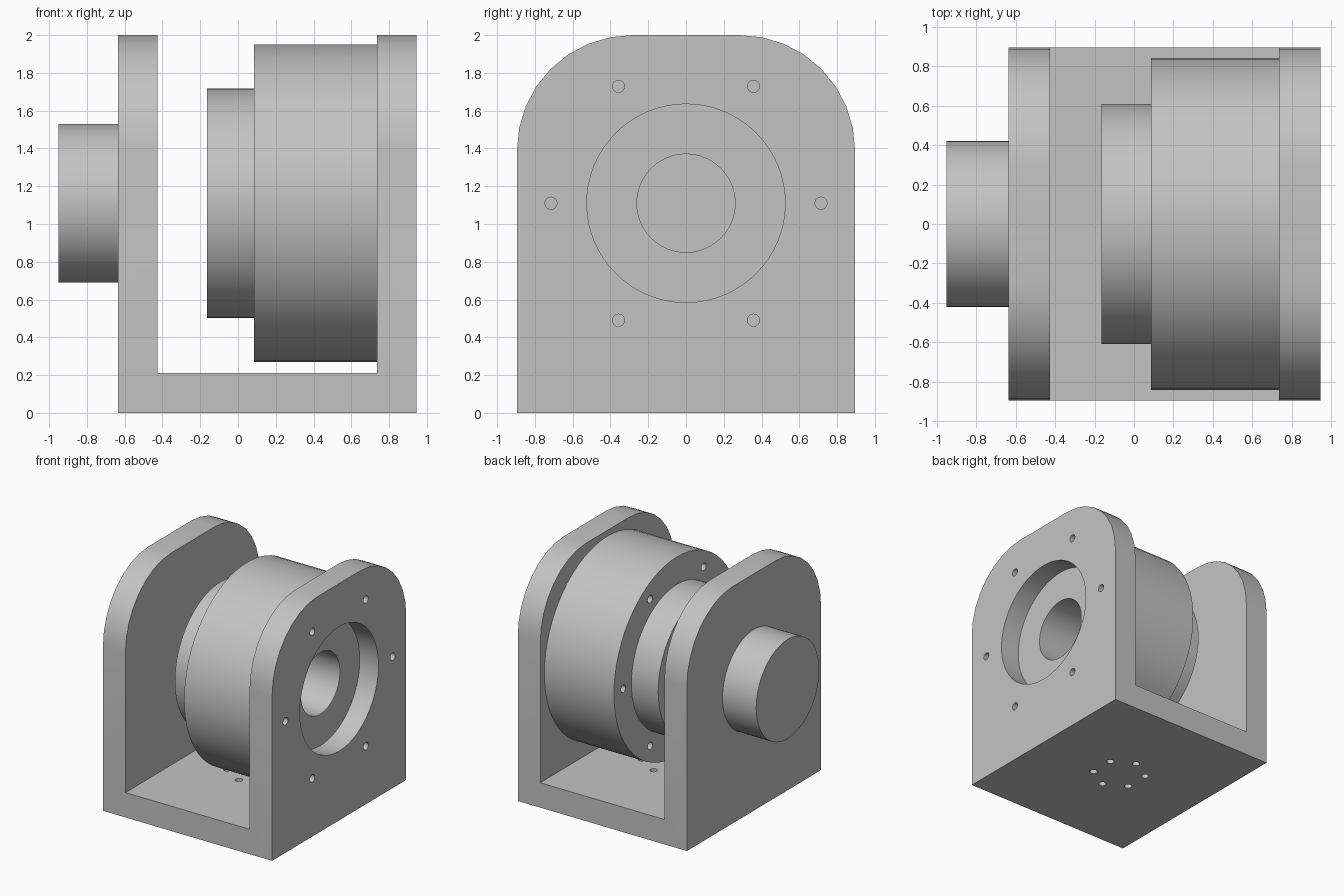
import bpy, bmesh, math
from mathutils import Matrix, Vector

if "Cube" in bpy.data.objects:
    bpy.data.objects.remove(bpy.data.objects["Cube"])

AXIS_Z = 1.11               # height of the rotation axis
X0, X1 = -0.635, 0.945      # bracket extent
WALL, HALF, TOP, CORNER = 0.21, 0.895, 2.0, 0.61
SEG = 64

grey = bpy.data.materials.new("machined grey")
grey.use_nodes = True
colour = (0.55, 0.55, 0.55, 1)
grey.diffuse_color = colour
grey.node_tree.nodes["Principled BSDF"].inputs["Base Color"].default_value = colour


def finish(name, bm):
    bmesh.ops.recalc_face_normals(bm, faces=bm.faces)
    mesh = bpy.data.meshes.new(name)
    bm.to_mesh(mesh)
    bm.free()
    mesh.materials.append(grey)
    obj = bpy.data.objects.new(name, mesh)
    bpy.context.collection.objects.link(obj)
    return obj


def activate(obj):
    bpy.ops.object.select_all(action='DESELECT')
    obj.select_set(True)
    bpy.context.view_layer.objects.active = obj


def smooth(obj):
    activate(obj)
    bpy.ops.object.shade_smooth_by_angle(angle=math.radians(30))


def cylinder(name, start, end, radius, segments=SEG):
    bm = bmesh.new()
    start, end = Vector(start), Vector(end)
    turn = (end - start).to_track_quat('Z', 'Y').to_matrix().to_4x4()
    bmesh.ops.create_cone(bm, cap_ends=True, segments=segments, radius1=radius, radius2=radius,
                          depth=(end - start).length,
                          matrix=Matrix.Translation((start + end) / 2) @ turn)
    return finish(name, bm)


def lathe(name, profile):
    """Revolve a closed (x, radius) outline about the rotation axis."""
    bm = bmesh.new()
    rings = []
    for i in range(SEG):
        a = math.tau * i / SEG
        rings.append([bm.verts.new((x, r * math.cos(a), AXIS_Z + r * math.sin(a)))
                      for x, r in profile])
    n = len(profile)
    for i in range(SEG):
        a, b = rings[i], rings[(i + 1) % SEG]
        for j in range(n):
            k = (j + 1) % n
            bm.faces.new((a[j], a[k], b[k], b[j]))
    return finish(name, bm)


def cut(obj, cutters):
    for cutter in cutters:
        cutter.hide_render = True
        mod = obj.modifiers.new("cut", 'BOOLEAN')
        mod.operation = 'DIFFERENCE'
        mod.solver = 'EXACT'
        mod.object = cutter
        activate(obj)
        bpy.ops.object.modifier_apply(modifier=mod.name)


# Bracket: round-shouldered outline extruded along x
bm = bmesh.new()
outline = [(-HALF, 0), (HALF, 0)]
for side in (1, -1):
    arc = [math.pi / 2 * i / 8 for i in range(9)]
    for a in (arc if side > 0 else reversed(arc)):
        outline.append((side * (HALF - CORNER + CORNER * math.cos(a)),
                        TOP - CORNER + CORNER * math.sin(a)))
face = bm.faces.new([bm.verts.new((X0, y, z)) for y, z in outline])
extruded = bmesh.ops.extrude_face_region(bm, geom=[face])
moved = [v for v in extruded["geom"] if isinstance(v, bmesh.types.BMVert)]
bmesh.ops.translate(bm, verts=moved, vec=(X1 - X0, 0, 0))
bracket = finish("bracket", bm)

# Gap between the two uprights
bm = bmesh.new()
gap_width = X1 - X0 - 2 * WALL
bmesh.ops.create_cube(bm, size=1, matrix=Matrix.Translation(((X0 + X1) / 2, 0, WALL + 1.5))
                      @ Matrix.Diagonal((gap_width, 3, 3, 1)))
gap = finish("gap_cutter", bm)

# Bore, flange bolt holes and base mounting holes
bore = cylinder("bore_cutter", (0.6, 0, AXIS_Z), (1.1, 0, AXIS_Z), 0.525)
bolts, mounts = [], []
for i in range(6):
    a = math.tau * i / 6
    y, z = 0.715 * math.cos(a), AXIS_Z + 0.715 * math.sin(a)
    bolts.append(cylinder("bolt_cutter", (-0.1, y, z), (1.1, y, z), 0.032, 16))
    x, y = (X0 + X1) / 2 + 0.21 * math.sin(a), 0.21 * math.cos(a)
    mounts.append(cylinder("mount_cutter", (x, y, -0.1), (x, y, 0.24), 0.03, 16))
cut(bracket, [gap, bore] + bolts + mounts)
smooth(bracket)

# Stepped hollow drum with a spigot seated in the bore
drum = lathe("drum", [(-0.165, 0.26), (-0.165, 0.607), (0.085, 0.607), (0.085, 0.84),
                      (0.735, 0.84), (0.735, 0.525), (0.77, 0.525), (0.77, 0.26)])
cut(drum, bolts)
smooth(drum)

# Outer boss on the opposite upright
boss = cylinder("outer_boss", (-0.95, 0, AXIS_Z), (X0, 0, AXIS_Z), 0.42)
smooth(boss)

for cutter in [gap, bore] + bolts + mounts:
    bpy.data.objects.remove(cutter)
